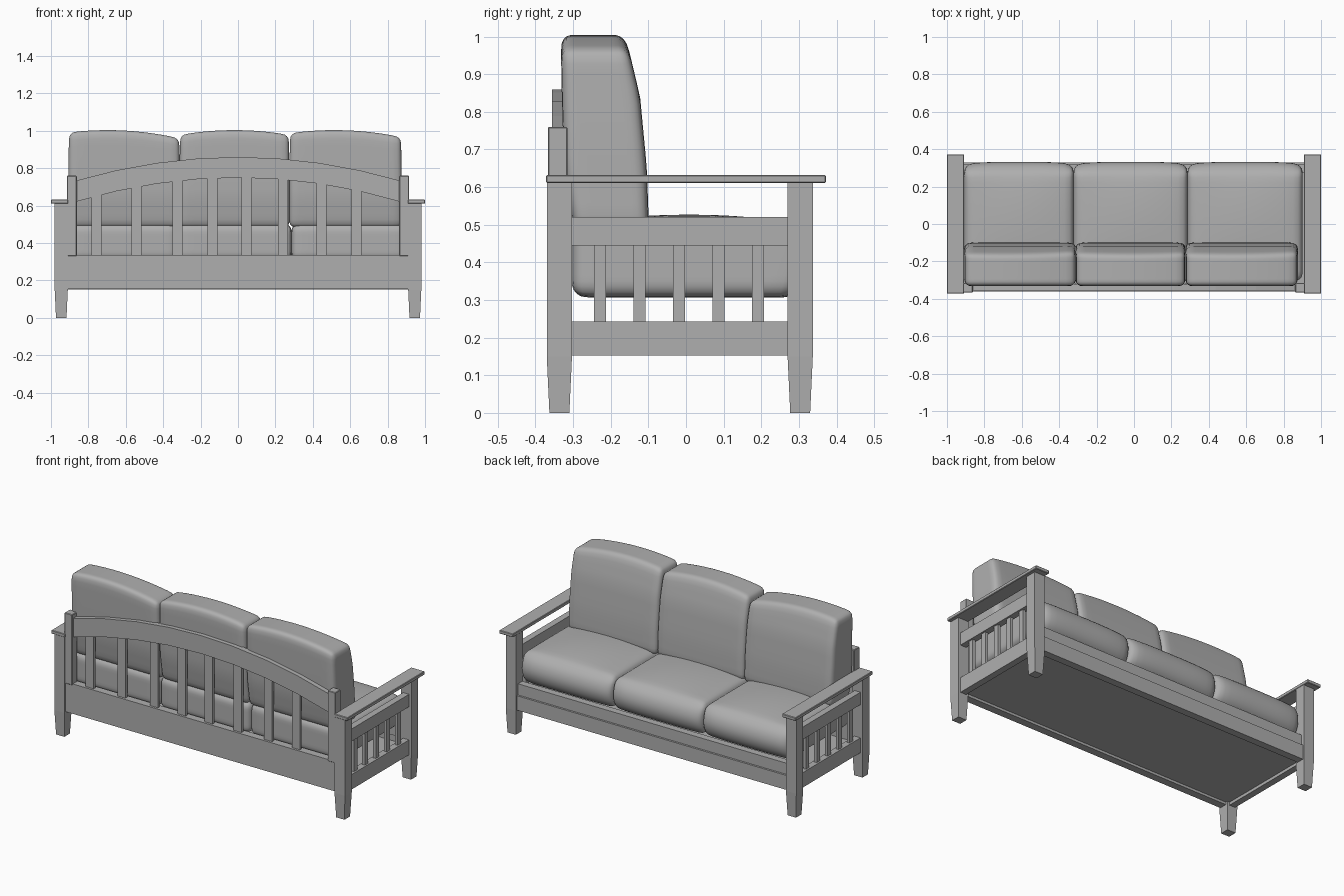
import bpy, bmesh, math

if "Cube" in bpy.data.objects:
    bpy.data.objects.remove(bpy.data.objects["Cube"])

GREY = bpy.data.materials.new("dark_grey")
GREY.diffuse_color = (0.43, 0.43, 0.43, 1)
GREY.use_nodes = True
GREY.node_tree.nodes["Principled BSDF"].inputs["Base Color"].default_value = GREY.diffuse_color


def add_object(name, bm, smooth=False):
    bmesh.ops.recalc_face_normals(bm, faces=bm.faces)
    mesh = bpy.data.meshes.new(name)
    bm.to_mesh(mesh)
    bm.free()
    mesh.materials.append(GREY)
    if smooth:
        for p in mesh.polygons:
            p.use_smooth = True
    ob = bpy.data.objects.new(name, mesh)
    bpy.context.collection.objects.link(ob)
    return ob


def box(name, x, y, z, edge=0.0):
    bm = bmesh.new()
    bmesh.ops.create_cube(bm, size=1)
    for v in bm.verts:
        v.co = [lo + (c + 0.5) * (hi - lo) for c, (lo, hi) in zip(v.co, (x, y, z))]
    if edge:
        bmesh.ops.bevel(bm, geom=bm.edges[:], offset=edge, segments=1, affect='EDGES')
    return add_object(name, bm)


def loft(name, rings):
    # skin four-cornered sections and cap both ends
    bm = bmesh.new()
    rings = [[bm.verts.new(p) for p in ring] for ring in rings]
    for a, b in zip(rings, rings[1:]):
        for i in range(4):
            j = (i + 1) % 4
            bm.faces.new((a[i], a[j], b[j], b[i]))
    bm.faces.new(rings[0])
    bm.faces.new(rings[-1])
    return add_object(name, bm)


def leg(name, x, y, top):
    # square post with a tapered foot
    rings = []
    for z, inset in ((0, 0.007), (0.15, 0), (top, 0)):
        x0, x1, y0, y1 = x[0] + inset, x[1] - inset, y[0] + inset, y[1] - inset
        rings.append([(x0, y0, z), (x1, y0, z), (x1, y1, z), (x0, y1, z)])
    return loft(name, rings)


def rounded_box(half, r, cuts=15):
    # subdivided cube with rows gathered at the rounded edges
    bm = bmesh.new()
    bmesh.ops.create_cube(bm, size=2)
    bmesh.ops.subdivide_edges(bm, edges=bm.edges[:], cuts=cuts, use_grid_fill=True)
    for v in bm.verts:
        p = [math.sin(c * math.pi / 2) * h for c, h in zip(v.co, half)]
        q = [max(-(h - r), min(h - r, c)) for c, h in zip(p, half)]
        d = [a - b for a, b in zip(p, q)]
        n = math.sqrt(sum(c * c for c in d)) or 1
        m = max(abs(c) for c in d)
        v.co = [b + c / n * m for b, c in zip(q, d)]
    return bm


def lerp_table(table, z):
    for a, b in zip(table, table[1:]):
        if z <= b[0]:
            t = max(0, (z - a[0]) / (b[0] - a[0]))
            return [p + t * (q - p) for p, q in zip(a[1:], b[1:])]
    return table[-1][1:]


def seat_cushion(name, x0, x1):
    hx, hy, hz = (x1 - x0) / 2, 0.312, 0.098
    bm = rounded_box((hx, hy, hz), 0.042)
    for v in bm.verts:
        x, y, z = v.co
        u, w, t = x / hx, y / hy, z / hz
        if z > 0:
            z += 0.025 * (1 - u * u) * (1 - w * w) * t
        # bulging front
        front = max(w, 0) ** 4
        y += front * (0.012 - 0.045 * t * t - 0.015 * u ** 4)
        v.co = (x + (x0 + x1) / 2, y + 0.008, z + 0.404)
    return add_object(name, bm, True)


# height, back y, front y of the back cushion side profile
PROFILE = [(0.48, -0.296, -0.098), (0.65, -0.324, -0.104),
           (0.84, -0.330, -0.122), (1.0, -0.333, -0.160)]


def back_cushion(name, x0, x1, peak):
    hx, hy, hz = (x1 - x0) / 2, 0.11, 0.248
    bm = rounded_box((hx, hy, hz), 0.034)
    for v in bm.verts:
        x, y, z = v.co
        u, t = x / hx, z / hz
        zz = 0.732 + z
        if z > 0:
            zz += (0.024 - 0.026 * (u - peak) ** 2) * t
        b, f = lerp_table(PROFILE, zz)
        yy = b + (y / hy + 1) / 2 * (f - b)
        v.co = (x * (1 - 0.015 * max(t, 0)) + (x0 + x1) / 2, yy, zz)
    return add_object(name, bm, True)


# arms, legs and side frames, mirrored left and right
for side, s in (("left", -1), ("right", 1)):
    def xr(a, b):
        return (a, b) if s > 0 else (-b, -a)
    leg(side + "_back_leg", xr(0.91, 0.98), (-0.37, -0.303), 0.612)
    leg(side + "_front_leg", xr(0.91, 0.98), (0.27, 0.337), 0.612)
    box(side + "_armrest", xr(0.908, 1.0), (-0.372, 0.372), (0.611, 0.632), 0.003)
    box(side + "_lower_rail", xr(0.925, 0.965), (-0.305, 0.272), (0.152, 0.243))
    box(side + "_upper_rail", xr(0.925, 0.965), (-0.305, 0.272), (0.445, 0.521))
    for i in range(5):
        y = -0.229 + i * 0.105
        box(side + "_arm_slat", xr(0.936, 0.954), (y - 0.016, y + 0.016), (0.24, 0.448))
    box(side + "_back_post", xr(0.862, 0.914), (-0.367, -0.315), (0.33, 0.76), 0.003)

# base frame
box("back_rail", (-0.912, 0.912), (-0.362, -0.315), (0.155, 0.337))
box("front_rail", (-0.912, 0.912), (0.285, 0.33), (0.152, 0.24))
box("front_cushion_support", (-0.912, 0.912), (0.275, 0.318), (0.24, 0.308))
box("seat_deck", (-0.928, 0.928), (-0.318, 0.288), (0.17, 0.2))

# arched top rail of the back
rings = []
for i in range(9):
    x = -0.87 + i * 1.74 / 8
    k = 1 - (x / 0.87) ** 2
    lo, hi = 0.62 + 0.13 * k, 0.733 + 0.127 * k
    rings.append([(x, y, z) for y, z in
                  ((-0.356, lo), (-0.322, lo), (-0.322, hi), (-0.356, hi))])
loft("arched_back_rail", rings)

# back slats
for x in (-0.757, -0.543, -0.324, -0.136, 0.045, 0.240, 0.447, 0.634):
    top = 0.64 + 0.13 * (1 - (x / 0.87) ** 2)
    box("back_slat", (x - 0.027, x + 0.027), (-0.348, -0.33), (0.33, top))

# cushions
for name, a, b in (("left", -0.908, -0.322), ("middle", -0.324, 0.287), ("right", 0.285, 0.902)):
    seat_cushion(name + "_seat_cushion", a, b)
for name, a, b, peak in (("left", -0.908, -0.31, -0.3), ("middle", -0.314, 0.276, 0),
                         ("right", 0.274, 0.876, -0.2)):
    back_cushion(name + "_back_cushion", a, b, peak)
